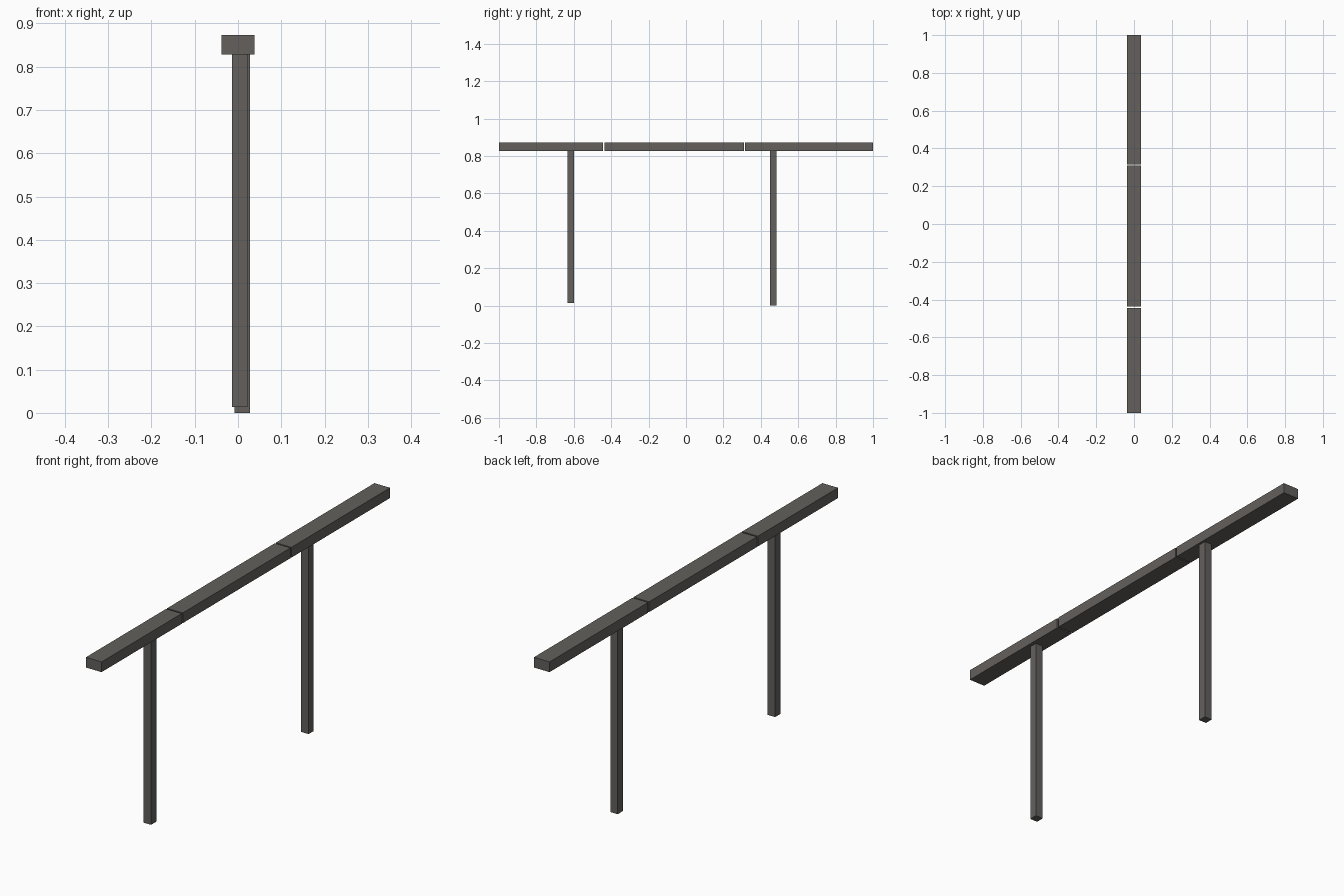
import bpy
import bmesh
from mathutils import Vector

if "Cube" in bpy.data.objects:
    bpy.data.objects.remove(bpy.data.objects["Cube"])

# Single dark warm grey metal
metal = bpy.data.materials.new("dark_warm_grey")
metal.diffuse_color = (0.125, 0.117, 0.107, 1.0)
metal.use_nodes = True
metal.node_tree.nodes["Principled BSDF"].inputs["Base Color"].default_value = metal.diffuse_color


def box(name, low, high):
    """Axis-aligned box between two corners."""
    low, high = Vector(low), Vector(high)
    bm = bmesh.new()
    bmesh.ops.create_cube(bm, size=1.0)
    for v in bm.verts:
        v.co = Vector([c * s for c, s in zip(v.co, high - low)]) + (low + high) / 2
    mesh = bpy.data.meshes.new(name)
    bm.to_mesh(mesh)
    bm.free()
    mesh.materials.append(metal)
    obj = bpy.data.objects.new(name, mesh)
    bpy.context.collection.objects.link(obj)
    return obj


# Handrail in three lengths, separated by narrow joints
RAIL_X, RAIL_BOTTOM, RAIL_TOP = 0.038, 0.828, 0.873
rails = {
    "front_rail": (-1.0, -0.444),
    "middle_rail": (-0.437, 0.310),
    "back_rail": (0.316, 1.0),
}
for name, (y0, y1) in rails.items():
    box(name, (-RAIL_X, y0, RAIL_BOTTOM), (RAIL_X, y1, RAIL_TOP))

# Square posts, slightly offset from each other: centre x, centre y, foot height
POST_HALF = 0.018
posts = {
    "front_post": (0.004, -0.616, 0.014),
    "back_post": (0.010, 0.467, 0.0),
}
for name, (x, y, foot) in posts.items():
    box(name, (x - POST_HALF, y - POST_HALF, foot),
        (x + POST_HALF, y + POST_HALF, RAIL_BOTTOM))
